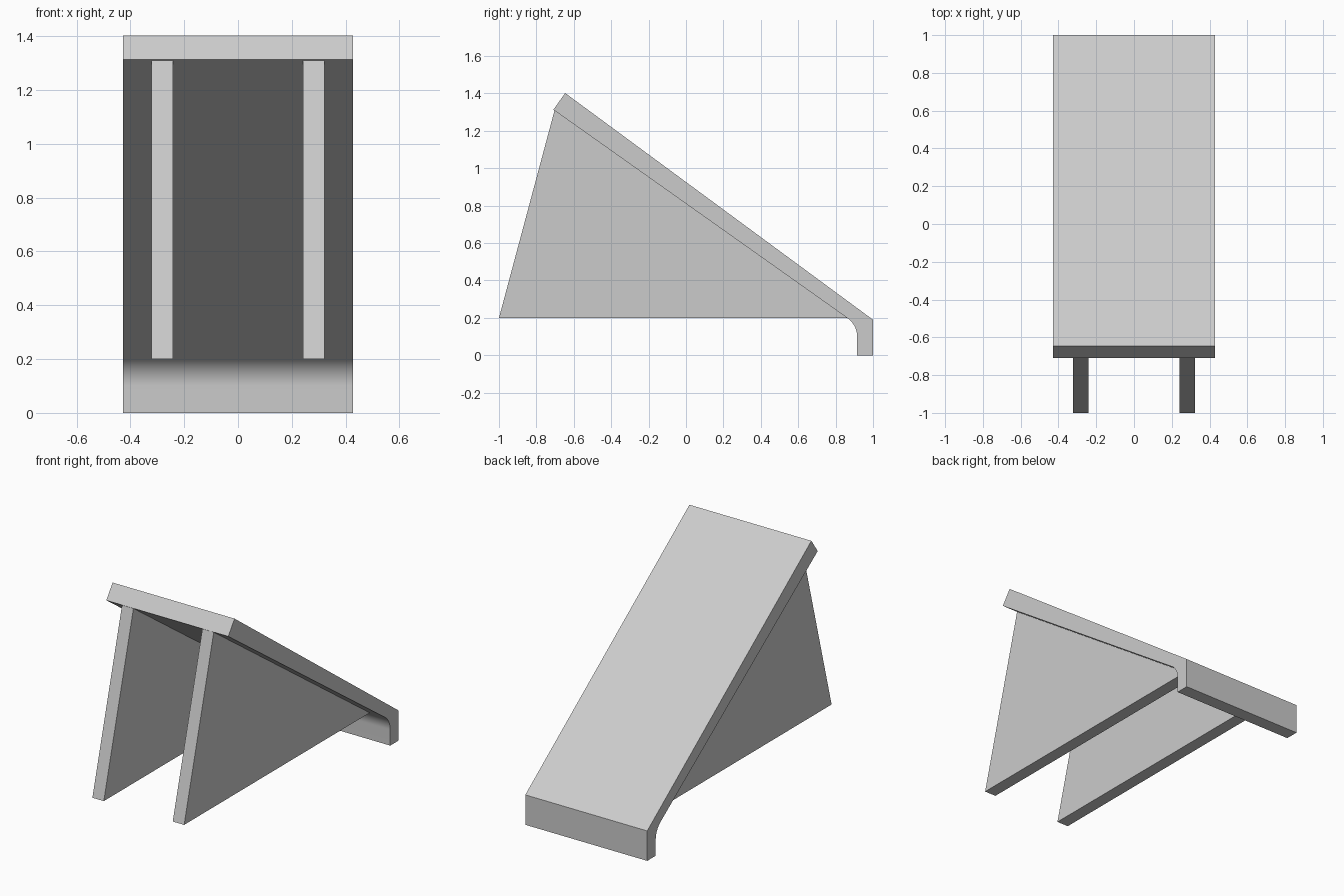
import bpy
import bmesh
import math

if "Cube" in bpy.data.objects:
    bpy.data.objects.remove(bpy.data.objects["Cube"], do_unlink=True)

# Single plain grey
grey = bpy.data.materials.new("light_grey")
grey.use_nodes = True
colour = (0.6, 0.6, 0.6, 1)
grey.diffuse_color = colour
grey.node_tree.nodes["Principled BSDF"].inputs["Base Color"].default_value = colour


def extrude_profile(name, profile, x0, x1):
    """Extrude a closed (y, z) side profile from x0 to x1."""
    bm = bmesh.new()
    face = bm.faces.new([bm.verts.new((x0, y, z)) for y, z in profile])
    result = bmesh.ops.extrude_face_region(bm, geom=[face])
    verts = [v for v in result["geom"] if isinstance(v, bmesh.types.BMVert)]
    bmesh.ops.translate(bm, verts=verts, vec=(x1 - x0, 0, 0))
    bmesh.ops.recalc_face_normals(bm, faces=bm.faces)
    mesh = bpy.data.meshes.new(name)
    bm.to_mesh(mesh)
    bm.free()
    mesh.materials.append(grey)
    obj = bpy.data.objects.new(name, mesh)
    bpy.context.collection.objects.link(obj)
    return obj


# Sloping panel with a downturned lip and a rounded inner corner
radius, segments, sweep = 0.12, 16, math.radians(54.7)
centre_y, centre_z = 0.795, 0.1
fillet = [(centre_y + radius * math.cos(sweep * i / segments),
           centre_z + radius * math.sin(sweep * i / segments))
          for i in range(segments + 1)]
outline = [(1, 0), (1, 0.19), (-0.646, 1.402), (-0.709, 1.313)]
lip_bottom = (centre_y + radius, 0)
panel = extrude_profile("sloping_panel", outline + fillet[::-1] + [lip_bottom], -0.428, 0.428)

bpy.ops.object.select_all(action='DESELECT')
panel.select_set(True)
bpy.context.view_layer.objects.active = panel
bpy.ops.object.shade_smooth_by_angle(angle=math.radians(30))

# Pair of triangular support fins under the panel
fin = [(-1, 0.2), (0.863, 0.2), (-0.703, 1.309)]
for side, sign in (("left", 1), ("right", -1)):
    extrude_profile(side + "_support_fin", fin, sign * 0.242, sign * 0.322)
